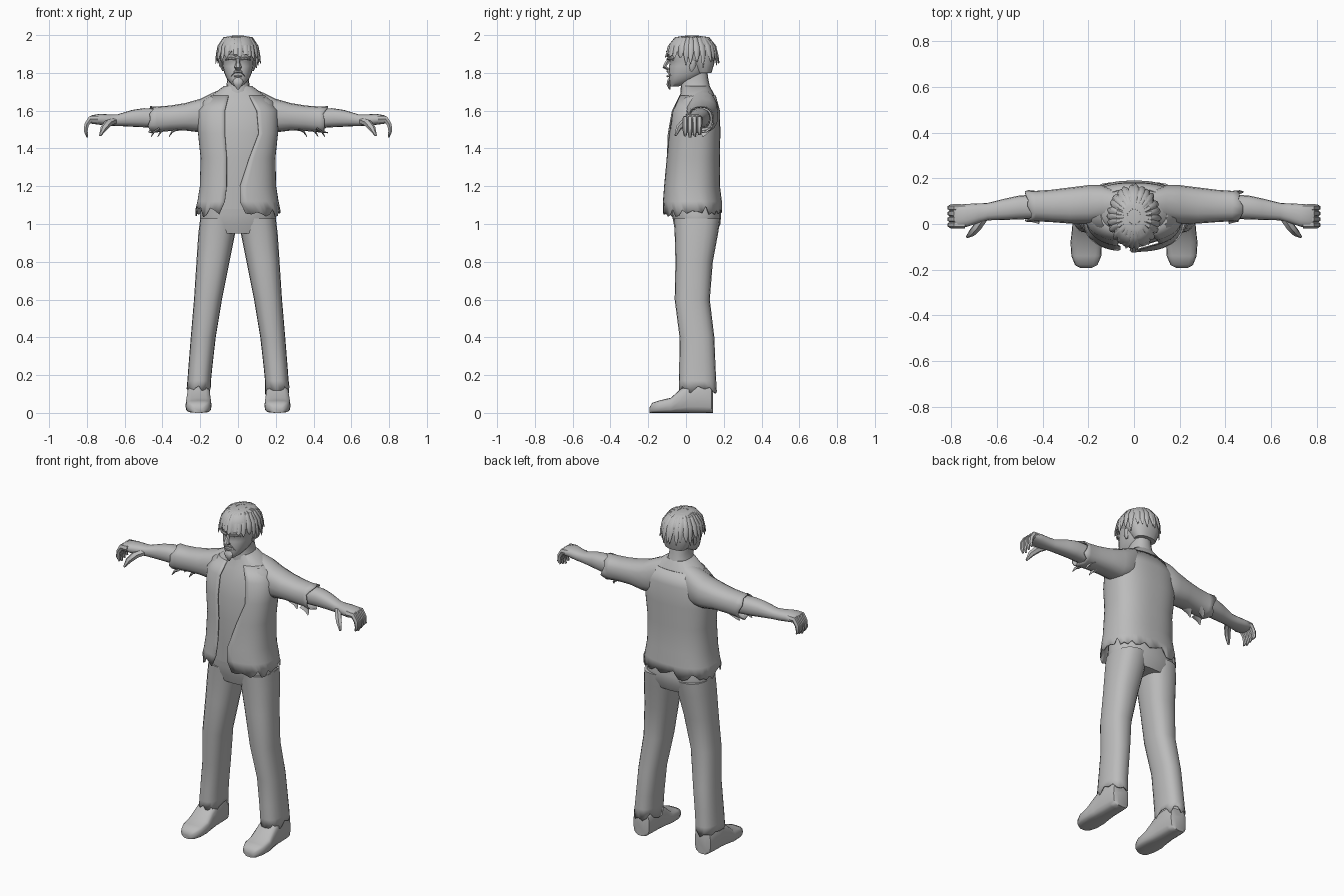
import bpy, bmesh, math, random
from mathutils import Vector

random.seed(4)
if "Cube" in bpy.data.objects:
    bpy.data.objects.remove(bpy.data.objects["Cube"])

grey = bpy.data.materials.new("plain grey")
grey.use_nodes = True
grey.diffuse_color = (.5, .5, .5, 1)
grey.node_tree.nodes["Principled BSDF"].inputs["Base Color"].default_value = (.5, .5, .5, 1)
parts = []


def finish(bm, name, thickness=0):
    """Turn a bmesh into a named object, optionally as a thin cloth shell."""
    bmesh.ops.recalc_face_normals(bm, faces=bm.faces)
    mesh = bpy.data.meshes.new(name)
    bm.to_mesh(mesh)
    bm.free()
    mesh.materials.append(grey)
    obj = bpy.data.objects.new(name, mesh)
    bpy.context.collection.objects.link(obj)
    if thickness:
        cloth = obj.modifiers.new("cloth", "SOLIDIFY")
        cloth.thickness = thickness
    parts.append(obj)
    return obj


def skin(bm, loops, closed=True, caps=(True, True)):
    """Bridge successive rows of points with quads."""
    rows = [[bm.verts.new(p) for p in loop] for loop in loops]
    n = len(rows[0])
    for a, b in zip(rows, rows[1:]):
        for i in range(n if closed else n - 1):
            j = (i + 1) % n
            bm.faces.new((a[i], a[j], b[j], b[i]))
    if closed and caps[0]:
        bm.faces.new(rows[0])
    if closed and caps[1]:
        bm.faces.new(rows[-1])


def rounded(angle, power):
    """Point on a unit superellipse."""
    c, s = math.cos(angle), math.sin(angle)
    return (math.copysign(abs(c) ** (2 / power), c),
            math.copysign(abs(s) ** (2 / power), s))


def tube(name, axis, rings, side=1, n=16, power=2.4, rag=0):
    """Loft rings (position, low, high, low, high) along an axis; rag tears the last ring."""
    k = "xyz".index(axis)
    loops = []
    for r, (t, a0, a1, b0, b1) in enumerate(rings):
        loop = []
        for i in range(n):
            u, v = rounded(math.tau * i / n, power)
            p = [(a0 + a1) / 2 + u * (a1 - a0) / 2, (b0 + b1) / 2 + v * (b1 - b0) / 2]
            tear = random.uniform(-rag, rag) if r == len(rings) - 1 else 0
            p.insert(k, t + tear)
            p[0] *= side
            loop.append(p)
        loops.append(loop)
    bm = bmesh.new()
    skin(bm, loops, caps=(True, not rag))
    return finish(bm, name, .006 if rag else 0)


def column(name, rings, **options):
    """Upright tube symmetric about the middle: (height, half width, front, back)."""
    return tube(name, "z", [(z, -w, w, f, b) for z, w, f, b in rings], **options)


def sweep(bm, points, sizes, across, n=6, side=1):
    """Sweep an ellipse along points, with (width, depth) radii."""
    points = [Vector(p) for p in points]
    across = Vector(across).normalized()
    loops = []
    for i, (p, (w, d)) in enumerate(zip(points, sizes)):
        along = points[min(i + 1, len(points) - 1)] - points[max(i - 1, 0)]
        depth = along.cross(across).normalized()
        loop = []
        for j in range(n):
            a = math.tau * j / n
            q = p + across * w * math.cos(a) + depth * d * math.sin(a)
            loop.append((q.x * side, q.y, q.z))
        loops.append(loop)
    skin(bm, loops)


# Torso and hips
column("shirt", [(1.08, .19, -.08, .17), (1.2, .185, -.085, .165), (1.35, .19, -.09, .165),
                 (1.48, .205, -.085, .165), (1.58, .215, -.07, .17), (1.65, .19, -.045, .165),
                 (1.69, .13, -.03, .148), (1.73, .075, -.02, .125)], n=20)
column("trouser_seat", [(1.18, .18, -.08, .165), (1.05, .2, -.075, .186),
                        (1, .2, -.065, .182), (.95, .17, -.05, .16)], n=20)

# Open vest with a torn hem: height, half width, front, back, opening edges
vest_rows = [(1.68, .145, -.038, .158, -.05, .06), (1.6, .215, -.078, .18, -.07, .1),
             (1.48, .212, -.1, .182, -.07, .11), (1.35, .198, -.105, .179, -.06, .06),
             (1.2, .202, -.116, .18, -.06, .01), (1.12, .215, -.122, .19, -.07, .01),
             (1.06, .225, -.122, .19, -.1, .04)]
columns = 44
loops = []
for r, (z, w, front, back, right, left) in enumerate(vest_rows):
    def edge(x):
        return math.asin(math.copysign((abs(x) / w) ** 1.25, x))
    start = edge(left) - math.pi / 2
    end = edge(right) + 1.5 * math.pi
    loop = []
    for i in range(columns + 1):
        u, v = rounded(start + (end - start) * i / columns, 2.5)
        drop = 0
        if r == len(vest_rows) - 1:
            drop = random.uniform(-.02, .035) - .025 * max(0, -v - .5)
        loop.append((u * w, (front + back) / 2 + v * (back - front) / 2, z + drop))
    loops.append(loop)
bm = bmesh.new()
skin(bm, loops, closed=False)
finish(bm, "torn_vest", .006)

for label, s in (("left", 1), ("right", -1)):
    # Trouser leg and shoe
    tube(label + "_trouser_leg", "z",
         [(1.03, .004, .2, -.065, .182), (.95, .015, .21, -.06, .17), (.8, .045, .22, -.056, .142),
          (.6, .085, .233, -.06, .126), (.4, .118, .25, -.034, .15), (.25, .135, .262, -.036, .156),
          (.17, .143, .268, -.038, .16), (.12, .143, .272, -.038, .163)], s, n=20, rag=.024)
    tube(label + "_shoe", "y",
         [(-.192, .185, .235, 0, .03), (-.18, .16, .258, 0, .053), (-.14, .143, .274, 0, .066),
          (-.08, .14, .278, 0, .08), (-.03, .145, .272, 0, .125), (.02, .148, .268, 0, .16),
          (.1, .15, .266, 0, .16), (.135, .155, .26, 0, .14), (.143, .175, .24, 0, .1)],
         s, power=3.6)
    # Sleeve, forearm and palm
    tube(label + "_sleeve", "x",
         [(.08, .02, .15, 1.52, 1.715), (.14, .005, .17, 1.49, 1.693), (.2, 0, .17, 1.485, 1.663),
          (.28, .002, .16, 1.495, 1.64), (.36, .008, .15, 1.492, 1.627),
          (.43, .012, .145, 1.485, 1.622), (.465, .008, .148, 1.48, 1.624)], s, rag=.016)
    tube(label + "_forearm", "x",
         [(.38, .025, .13, 1.505, 1.61), (.5, .02, .125, 1.512, 1.613), (.56, .018, .112, 1.515, 1.604),
          (.64, .016, .092, 1.519, 1.58), (.68, .005, .09, 1.52, 1.58), (.73, -.012, .088, 1.525, 1.583),
          (.77, -.015, .085, 1.53, 1.577), (.79, -.005, .075, 1.535, 1.567)], s)
    # Curled fingers and thumb
    bm = bmesh.new()
    for i in range(4):
        y = -.004 + i * .025
        tip = 1.458 + .008 * abs(i - 1)
        sweep(bm, [(.74, y, 1.555), (.782, y, 1.556), (.802, y, 1.525), (.806, y, 1.49), (.797, y, tip)],
              [(.015, .02), (.016, .018), (.015, .014), (.013, .011), (.007, .005)], (0, 1, 0), side=s)
    sweep(bm, [(.655, .03, 1.545), (.685, -.012, 1.535), (.71, -.04, 1.508), (.73, -.056, 1.468)],
          [(.022, .02), (.022, .019), (.018, .015), (.006, .006)], (1, 0, .5), side=s)
    finish(bm, label + "_fingers")
    # Cloth shreds hanging from the cuff
    bm = bmesh.new()
    for x, y in ((.35, .06), (.41, .1), (.445, .03)):
        sweep(bm, [(x - .03, y, 1.505), (x, y, 1.487), (x + .015, y - .01, 1.462)],
              [(.03, .008), (.022, .006), (.003, .002)], (0, 1, 0), side=s)
    finish(bm, label + "_cuff_shreds")

# Neck and head
column("neck", [(1.68, .085, -.03, .14), (1.72, .064, -.028, .128), (1.77, .056, -.025, .118),
                (1.83, .055, -.02, .11)])
column("head", [(1.728, .018, -.083, -.04), (1.745, .04, -.088, .01), (1.77, .06, -.09, .06),
                (1.8, .073, -.092, .105), (1.835, .081, -.09, .125), (1.86, .083, -.086, .135),
                (1.875, .086, -.097, .14), (1.91, .088, -.096, .145), (1.95, .08, -.08, .14),
                (1.985, .05, -.03, .1)], n=20, power=2.3)

bm = bmesh.new()
sweep(bm, [(0, -.09, 1.875), (0, -.104, 1.85), (0, -.115, 1.832), (0, -.092, 1.818)],
      [(.009, .008), (.012, .012), (.019, .012), (.014, .008)], (1, 0, 0))
finish(bm, "nose")
bm = bmesh.new()
sweep(bm, [(0, -.084, 1.772), (0, -.092, 1.755), (0, -.092, 1.737), (0, -.086, 1.712)],
      [(.016, .008), (.03, .011), (.022, .012), (.004, .004)], (1, 0, 0))
finish(bm, "pointed_beard")
bm = bmesh.new()
sweep(bm, [(-.022, -.088, 1.782), (0, -.097, 1.782), (.022, -.088, 1.782)],
      [(.003, .003), (.006, .006), (.003, .003)], (0, 0, 1))
finish(bm, "lower_lip")
for label, s in (("left", 1), ("right", -1)):
    bm = bmesh.new()
    sweep(bm, [(.012, -.097, 1.873), (.04, -.091, 1.878), (.066, -.068, 1.87)],
          [(.006, .007), (.007, .008), (.004, .005)], (0, 0, 1), side=s)
    finish(bm, label + "_eyebrow")
    bm = bmesh.new()
    sweep(bm, [(0, -.096, 1.808), (.02, -.092, 1.804), (.037, -.078, 1.782)],
          [(.007, .007), (.007, .008), (.003, .004)], (0, 0, 1), side=s)
    finish(bm, label + "_moustache")
    bm = bmesh.new()
    sweep(bm, [(.078, .03, 1.81), (.087, .035, 1.835), (.088, .04, 1.865)],
          [(.008, .006), (.018, .009), (.014, .007)], (0, 1, 0), side=s)
    finish(bm, label + "_ear")

# Hair: a cap and hanging, pointed locks
column("hair_cap", [(1.996, .04, -.02, .08), (1.984, .075, -.062, .125), (1.95, .094, -.09, .15),
                    (1.915, .098, -.096, .155), (1.885, .096, -.045, .155),
                    (1.85, .09, .02, .15), (1.8, .065, .05, .135)], n=20)
bm = bmesh.new()
locks = 26
for i in range(locks):
    a = math.tau * (i + random.uniform(-.3, .3)) / locks
    c, s = math.cos(a), math.sin(a)
    tip = 1.852 + random.uniform(-.022, .022) - .012 * s + (.03 if s < -.7 else 0)
    path = [(.25, 1.992), (.68, 1.982), (.94, 1.94), (1.04, 1.895),
            (1.07 + random.uniform(-.06, .06), tip)]
    sweep(bm, [(c * .107 * r, .032 + s * .128 * r, z) for r, z in path],
          [(.008, .006), (.015, .009), (.018, .009), (.014, .007), (.002, .002)], (-s, c, 0))
finish(bm, "hair_locks")

# Smooth shading with sharp edges kept
bpy.ops.object.select_all(action="DESELECT")
for obj in parts:
    obj.select_set(True)
bpy.context.view_layer.objects.active = parts[0]
bpy.ops.object.shade_smooth_by_angle(angle=math.radians(45))
